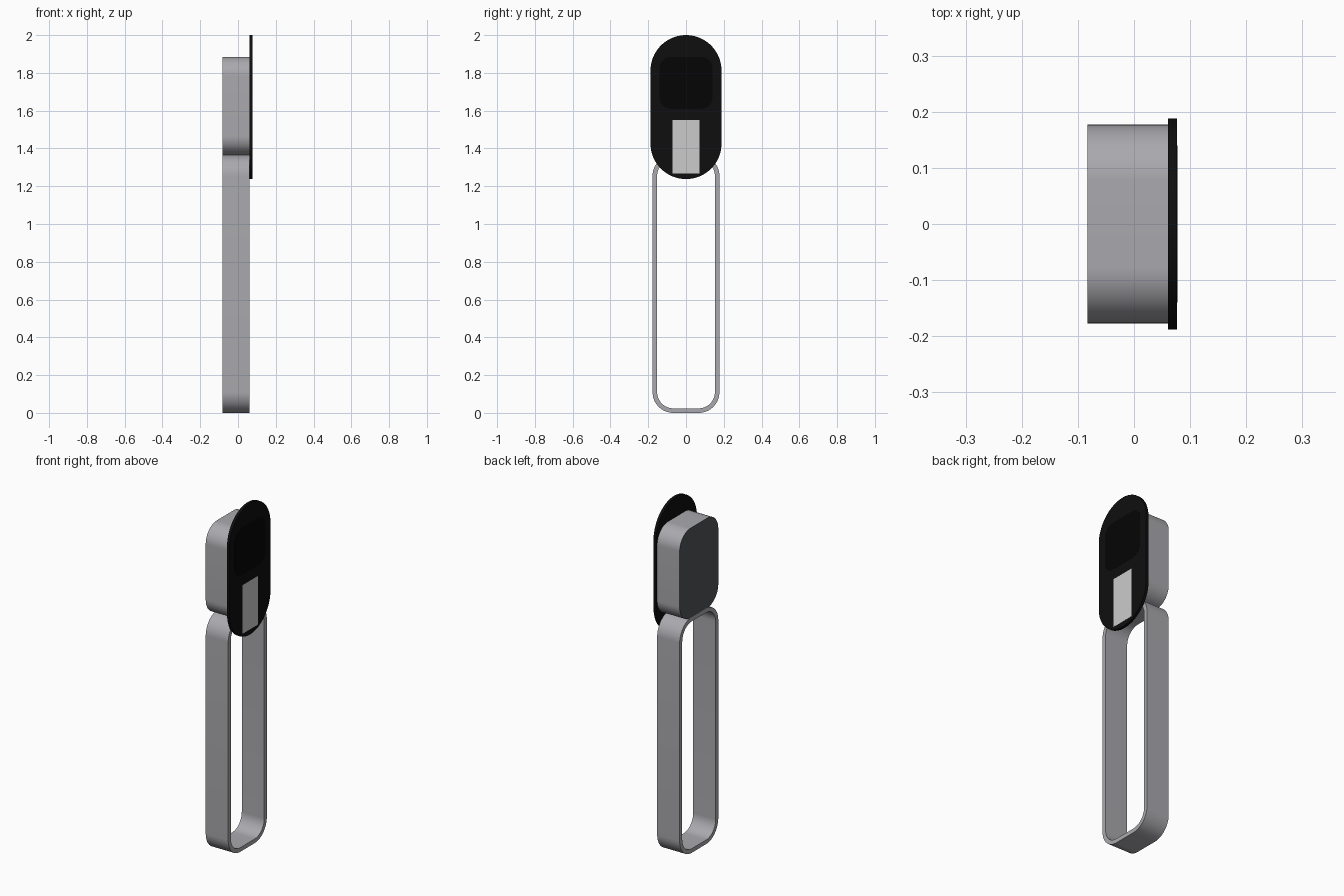
import bpy, bmesh, math

if "Cube" in bpy.data.objects:
    bpy.data.objects.remove(bpy.data.objects["Cube"])

BACK, MID, FRONT = -0.083, 0.061, 0.077   # depth stations along x


def material(name, r, g, b):
    m = bpy.data.materials.new(name)
    m.diffuse_color = (r, g, b, 1)
    m.use_nodes = True
    m.node_tree.nodes["Principled BSDF"].inputs["Base Color"].default_value = m.diffuse_color
    return m


def rounded(hw, z0, z1, r, n=16):
    """Rounded rectangle outline in the y-z plane, counter-clockwise."""
    if r == 0:
        return [(hw, z0), (hw, z1), (-hw, z1), (-hw, z0)]
    pts = []
    corners = [(hw - r, z1 - r), (r - hw, z1 - r), (r - hw, z0 + r), (hw - r, z0 + r)]
    for k, (cy, cz) in enumerate(corners):
        for i in range(n + 1):
            a = math.pi / 2 * (k + i / n)
            pts.append((cy + r * math.cos(a), cz + r * math.sin(a)))
    return pts


def finish(name, bm, mat):
    bmesh.ops.remove_doubles(bm, verts=bm.verts, dist=1e-5)
    bmesh.ops.recalc_face_normals(bm, faces=bm.faces)
    me = bpy.data.meshes.new(name)
    bm.to_mesh(me)
    bm.free()
    ob = bpy.data.objects.new(name, me)
    bpy.context.collection.objects.link(ob)
    me.materials.append(mat)
    bpy.ops.object.select_all(action='DESELECT')
    ob.select_set(True)
    bpy.context.view_layer.objects.active = ob
    bpy.ops.object.shade_smooth_by_angle(angle=math.radians(30))
    return ob


def slab(name, outline, x0, x1, mat):
    """Solid extruded along x from x0 to x1."""
    bm = bmesh.new()
    f = bm.faces.new([bm.verts.new((x0, y, z)) for y, z in outline])
    ext = bmesh.ops.extrude_face_region(bm, geom=[f], use_keep_orig=True)
    moved = [g for g in ext["geom"] if isinstance(g, bmesh.types.BMVert)]
    bmesh.ops.translate(bm, verts=moved, vec=(x1 - x0, 0, 0))
    return finish(name, bm, mat)


def ring(name, outer, inner, x0, x1, mat):
    """Closed band between two matching outlines."""
    bm = bmesh.new()
    loops = [[bm.verts.new((x, y, z)) for y, z in o]
             for o, x in ((outer, x0), (outer, x1), (inner, x1), (inner, x0))]
    n = len(outer)
    for k in range(4):
        a, b = loops[k], loops[(k + 1) % 4]
        for i in range(n):
            j = (i + 1) % n
            bm.faces.new((a[i], a[j], b[j], b[i]))
    return finish(name, bm, mat)


grey = material("body_grey", 0.40, 0.40, 0.425)
black = material("black", 0.0045, 0.0045, 0.0045)
screen_black = material("screen_black", 0.0013, 0.0013, 0.0013)
dark = material("dark_grey", 0.085, 0.09, 0.095)
light = material("light_grey", 0.59, 0.59, 0.59)

# Carrying loop
ring("handle_loop", rounded(0.177, 0, 1.365, 0.11),
     rounded(0.153, 0.024, 1.341, 0.086), BACK, MID, grey)

# Rounded housing with a dark back cover
slab("housing", rounded(0.177, 1.365, 1.885, 0.1), BACK + 0.001, MID, grey)
slab("back_cover", rounded(0.177, 1.365, 1.885, 0.1), BACK, BACK + 0.001, dark)

# Pill-shaped face plate with screen and label
slab("face_plate", rounded(0.188, 1.238, 2.0, 0.188, 24), MID, FRONT, black)
slab("screen", rounded(0.14, 1.61, 1.885, 0.06), FRONT - 0.002, FRONT + 0.0005, screen_black)
slab("label", rounded(0.071, 1.268, 1.55, 0), FRONT - 0.002, FRONT + 0.0005, light)
